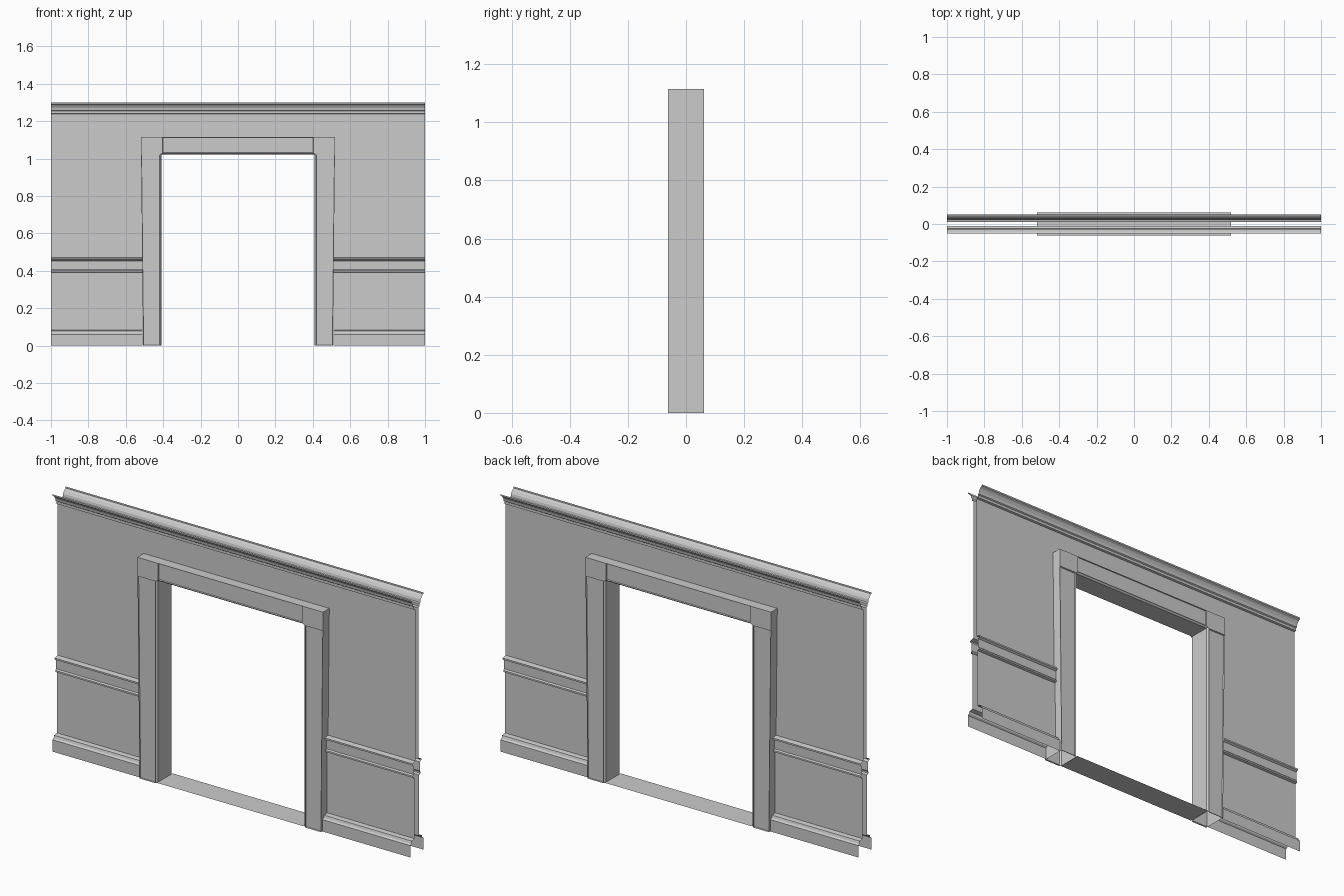
import bpy, bmesh


def make(name, bm, mirror_x):
    # finish a part: object plus mirror across the wall centre planes
    me = bpy.data.meshes.new(name)
    bm.to_mesh(me)
    bm.free()
    ob = bpy.data.objects.new(name, me)
    bpy.context.collection.objects.link(ob)
    mod = ob.modifiers.new("mirror", 'MIRROR')
    mod.use_axis = (mirror_x, True, False)
    mod.merge_threshold = 0.0005
    return ob


def quad(bm, *pts):
    return bm.faces.new([bm.verts.new(p) for p in pts])


def sweep(bm, profile, x0, x1):
    # run an (outset, z) profile along x on the front side
    rows = [(bm.verts.new((x0, -d, z)), bm.verts.new((x1, -d, z))) for d, z in profile]
    for (a, b), (c, d) in zip(rows, rows[1:]):
        bm.faces.new((a, b, d, c))


def panel(bm, pts, border, depth):
    # flat face with a recessed panel
    f = quad(bm, *pts)
    bmesh.ops.inset_individual(bm, faces=[f], thickness=border)
    r = bmesh.ops.inset_individual(bm, faces=[f], thickness=0.003)
    for v in f.verts:
        v.co.y += depth


W = 0.012      # wall sheet offset
F = 0.0625     # frame half depth

skirting = [(0.052, 0), (0.052, 0.060), (0.044, 0.066), (0.040, 0.078), (0.018, 0.082)]
chair_rail = [(0.018, 0.390), (0.030, 0.394), (0.030, 0.402), (0.024, 0.408),
              (0.025, 0.453), (0.036, 0.459), (0.036, 0.467), (W, 0.472)]
cornice = [(W, 1.238), (0.022, 1.241), (0.022, 1.254), (0.028, 1.258),
           (0.031, 1.272), (0.040, 1.285), (0.052, 1.292), (0.052, 1.300)]

# wall sheets beside the doorway
bm = bmesh.new()
sweep(bm, skirting + chair_rail + cornice, 0.51, 1.0)
make("side_wall", bm, True)

# wall sheets above the doorway
bm = bmesh.new()
sweep(bm, [(W, 1.113)] + cornice, -0.51, 0.51)
make("upper_wall", bm, False)

# door posts with corner blocks
bm = bmesh.new()
panel(bm, [(0.418, -F, 0), (0.507, -F, 0), (0.518, -F, 1.02), (0.418, -F, 1.02)], 0.009, 0.006)
quad(bm, (0.403, -F, 1.03), (0.418, -F, 1.02), (0.418, -F, 1.115), (0.403, -F, 1.115))
quad(bm, (0.418, -F, 1.02), (0.518, -F, 1.02), (0.519, -F, 1.115), (0.418, -F, 1.115))
quad(bm, (0.507, -F, 0), (0.507, 0, 0), (0.518, 0, 1.02), (0.518, -F, 1.02))
quad(bm, (0.518, -F, 1.02), (0.518, 0, 1.02), (0.519, 0, 1.115), (0.519, -F, 1.115))
quad(bm, (0.41, -0.053, 0), (0.418, -F, 0), (0.418, -F, 1.03), (0.41, -0.053, 1.022))
quad(bm, (0.41, 0, 0), (0.41, -0.053, 0), (0.41, -0.053, 1.022), (0.41, 0, 1.022))
bmesh.ops.remove_doubles(bm, verts=bm.verts, dist=0.0001)
make("door_post", bm, True)

# lintel between the corner blocks, with top and soffit
bm = bmesh.new()
panel(bm, [(-0.403, -F, 1.03), (0.403, -F, 1.03), (0.403, -F, 1.115), (-0.403, -F, 1.115)], 0.005, 0.006)
quad(bm, (-0.519, -F, 1.115), (0.519, -F, 1.115), (0.519, 0, 1.115), (-0.519, 0, 1.115))
quad(bm, (-0.41, -0.053, 1.022), (0.41, -0.053, 1.022), (0.418, -F, 1.03), (-0.418, -F, 1.03))
quad(bm, (-0.41, 0, 1.022), (0.41, 0, 1.022), (0.41, -0.053, 1.022), (-0.41, -0.053, 1.022))
make("lintel", bm, False)

# threshold plate
bm = bmesh.new()
quad(bm, (-0.41, -F, 0.004), (0.41, -F, 0.004), (0.41, 0, 0.004), (-0.41, 0, 0.004))
make("threshold", bm, False)
